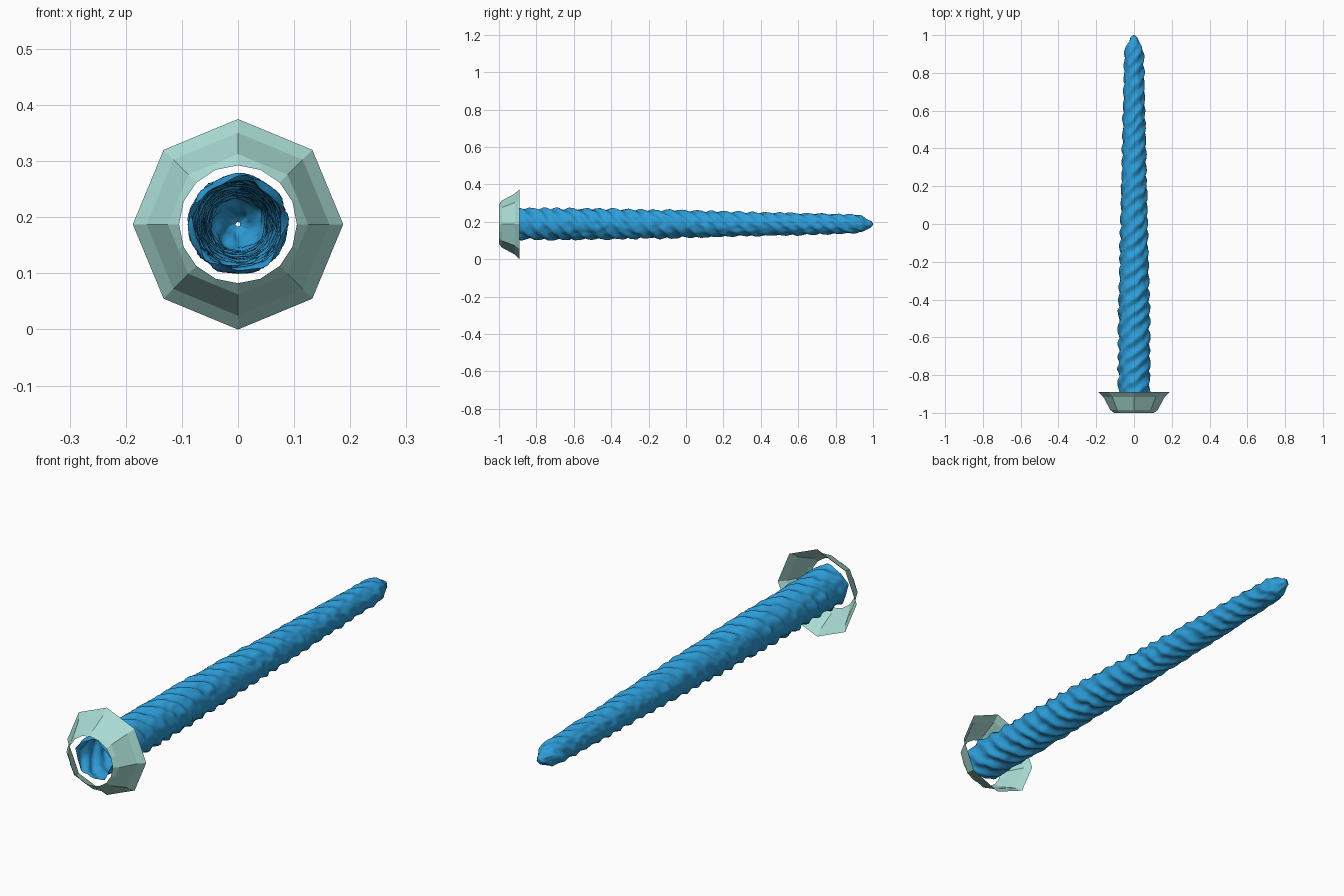
import bpy, math
from mathutils import Vector, noise

if "Cube" in bpy.data.objects:
    bpy.data.objects.remove(bpy.data.objects["Cube"])

CZ = 0.1875  # height of the long axis


def material(name, rgb):
    m = bpy.data.materials.new(name)
    m.diffuse_color = (*rgb, 1)
    m.use_nodes = True
    m.node_tree.nodes["Principled BSDF"].inputs["Base Color"].default_value = m.diffuse_color
    return m


def skin(name, rings, mat, smooth):
    """Join equal rings of points, ordered front to back, into an open tube."""
    n = len(rings[0])
    faces = [(i * n + j, i * n + (j + 1) % n, (i + 1) * n + (j + 1) % n, (i + 1) * n + j)
             for i in range(len(rings) - 1) for j in range(n)]
    me = bpy.data.meshes.new(name)
    me.from_pydata([p for r in rings for p in r], [], faces)
    me.materials.append(mat)
    me.polygons.foreach_set("use_smooth", [smooth] * len(faces))
    me.flip_normals()
    me.update()
    ob = bpy.data.objects.new(name, me)
    bpy.context.collection.objects.link(ob)
    return ob


def interp(profile, y):
    for (y0, r0), (y1, r1) in zip(profile, profile[1:]):
        if y <= y1:
            return r0 + (r1 - r0) * (y - y0) / (y1 - y0)
    return profile[-1][1]


# Collar: thin flared octagonal shell with a rounder front hole
rings = []
for y, r, round_ring in [(-1.0, 0.105, True), (-0.985, 0.125, False),
                         (-0.915, 0.163, False), (-0.89, 0.1875, False)]:
    ring = []
    for j in range(16):
        a = math.tau * j / 16
        k = r if round_ring or j % 2 == 0 else r * math.cos(math.pi / 8)
        ring.append((k * math.cos(a), y, CZ + k * math.sin(a)))
    rings.append(ring)
skin("octagonal_collar", rings, material("pale teal", (0.40, 0.72, 0.66)), False)

# Tusk: hollow tapering tube with twisted, slightly uneven ridges
PROFILE = [(-0.98, 0.083), (-0.4, 0.080), (0.5, 0.059), (0.9, 0.050),
           (0.94, 0.043), (0.965, 0.027), (0.99, 0.017), (1.0, 0.004)]
STARTS, LEAD, ROWS, SIDES = 5, 0.37, 330, 60
rings = []
for i in range(ROWS + 1):
    y = -0.98 + 1.98 * i / ROWS
    base = interp(PROFILE, y)
    ring = []
    for j in range(SIDES):
        a = math.tau * j / SIDES
        c, s = math.cos(a), math.sin(a)
        wob = noise.noise(Vector((c * 1.6, y * 7, s * 1.6)))
        phase = STARTS * (a + math.tau * y / LEAD) + 1.6 * wob
        ridge = 1 - 2 * abs(math.sin(phase / 2)) ** 1.5
        lump = noise.noise(Vector((c * 2.5, y * 22, s * 2.5)))
        r = base * (1 + 0.07 * ridge + 0.07 * lump)
        ring.append((r * c, y, CZ + r * s))
    rings.append(ring)
skin("twisted_tusk", rings, material("bright blue", (0.026, 0.34, 0.70)), True)
